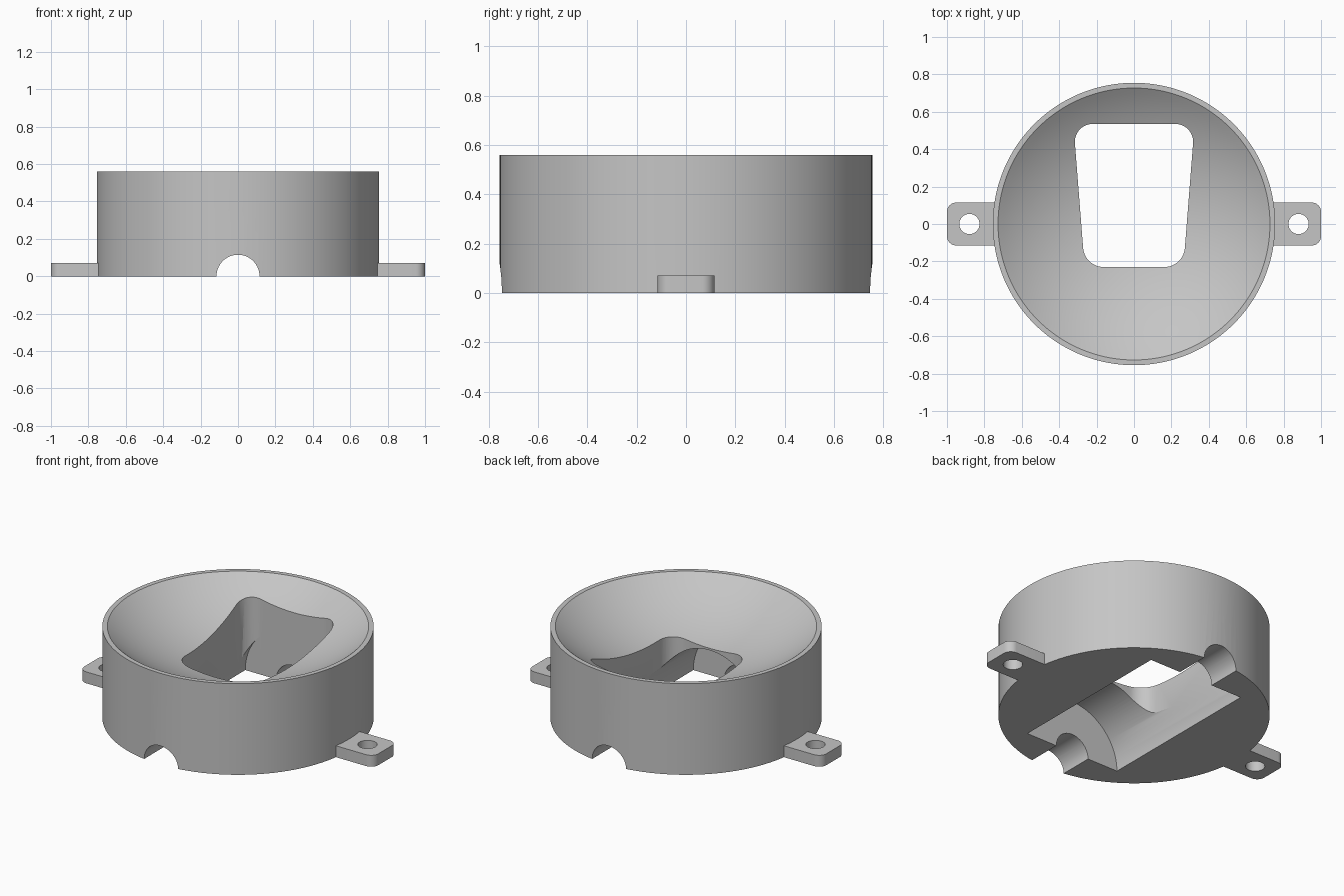
import bpy, bmesh, math
from mathutils import Vector

cube = bpy.data.objects.get("Cube")
if cube:
    bpy.data.objects.remove(cube, do_unlink=True)

# Main sizes
RADIUS, HEIGHT, RIM = 0.755, 0.56, 0.727
BOWL_R = 1.2
CAVITY_R, CAVITY_Y = 0.325, 0.535

grey = bpy.data.materials.new("plain grey")
grey.use_nodes = True
colour = (0.56, 0.56, 0.56, 1)
grey.diffuse_color = colour
grey.node_tree.nodes["Principled BSDF"].inputs["Base Color"].default_value = colour


def finish(name, bm):
    bmesh.ops.recalc_face_normals(bm, faces=bm.faces)
    mesh = bpy.data.meshes.new(name)
    bm.to_mesh(mesh)
    bm.free()
    mesh.materials.append(grey)
    obj = bpy.data.objects.new(name, mesh)
    bpy.context.collection.objects.link(obj)
    return obj


def prism(name, outline, z0, z1):
    """Straight extrusion of a flat outline."""
    bm = bmesh.new()
    lower = [bm.verts.new((p[0], p[1], z0)) for p in outline]
    upper = [bm.verts.new((p[0], p[1], z1)) for p in outline]
    bm.faces.new(lower)
    bm.faces.new(upper)
    for i in range(len(outline)):
        bm.faces.new((lower[i - 1], lower[i], upper[i], upper[i - 1]))
    return finish(name, bm)


def circle(r, n, cx=0.0):
    return [(cx + r * math.cos(2 * math.pi * i / n), r * math.sin(2 * math.pi * i / n))
            for i in range(n)]


def rounded(corners, radii, steps=10):
    """Convex outline with each corner replaced by an arc."""
    pts, out = [Vector(c) for c in corners], []
    for i, p in enumerate(pts):
        r = radii[i]
        if r == 0:
            out.append(p)
            continue
        a = (pts[i - 1] - p).normalized()
        b = (pts[(i + 1) % len(pts)] - p).normalized()
        half = a.angle(b) / 2
        centre = p + (a + b).normalized() * r / math.sin(half)
        reach = r / math.tan(half)
        start = (p + a * reach - centre).normalized()
        end = (p + b * reach - centre).normalized()
        out += [centre + start.slerp(end, k / steps).normalized() * r
                for k in range(steps + 1)]
    return out


def y_cylinder(name, r, length, n):
    obj = prism(name, circle(r, n), -length, length)
    for v in obj.data.vertices:
        v.co = (v.co.x, v.co.z, v.co.y)
    obj.data.flip_normals()
    return obj


def combine(target, other, operation):
    """Apply a boolean and discard the helper."""
    other.hide_render = True
    mod = target.modifiers.new("cut", 'BOOLEAN')
    mod.operation, mod.object, mod.solver = operation, other, 'EXACT'
    bpy.ops.object.select_all(action='DESELECT')
    target.select_set(True)
    bpy.context.view_layer.objects.active = target
    bpy.ops.object.modifier_apply(modifier=mod.name)
    bpy.data.objects.remove(other, do_unlink=True)


# Round housing with two mounting ears
housing = prism("round_housing", circle(RADIUS, 128), 0, HEIGHT)
for side in (1, -1):
    outline = rounded([(0.69, -0.115), (1, -0.115), (1, 0.115), (0.69, 0.115)],
                      [0, 0.05, 0.05, 0])
    ear = prism("mounting_ear", [(side * p.x, p.y) for p in outline], 0, 0.07)
    combine(housing, ear, 'UNION')
    hole = prism("screw_hole", circle(0.054, 40, side * 0.88), -0.1, 0.2)
    combine(housing, hole, 'DIFFERENCE')

# Shallow spherical bowl in the top
centre_z = HEIGHT + math.sqrt(BOWL_R ** 2 - RIM ** 2)
rim_angle = math.asin(RIM / BOWL_R)
bm = bmesh.new()
profile = [bm.verts.new((BOWL_R * math.sin(t), 0, centre_z - BOWL_R * math.cos(t)))
           for t in (rim_angle * k / 20 for k in range(25))]
profile.append(bm.verts.new((0, 0, profile[-1].co.z)))
edges = [bm.edges.new(pair) for pair in zip(profile, profile[1:])]
bmesh.ops.spin(bm, geom=profile + edges, axis=(0, 0, 1), cent=(0, 0, 0),
               angle=2 * math.pi, steps=128)
bmesh.ops.remove_doubles(bm, verts=bm.verts, dist=0.0001)
combine(housing, finish("bowl_cutter", bm), 'DIFFERENCE')

# Half-round cavity underneath
combine(housing, y_cylinder("cavity_cutter", CAVITY_R, CAVITY_Y, 96), 'DIFFERENCE')

# Half-round channel running front to back
combine(housing, y_cylinder("channel_cutter", 0.115, 0.9, 64), 'DIFFERENCE')

# Tapered opening from the bowl into the cavity
opening = rounded([(-0.264, -0.23), (0.264, -0.23), (0.324, CAVITY_Y), (-0.324, CAVITY_Y)],
                  [0.11, 0.11, 0.095, 0.095])
combine(housing, prism("opening_cutter", opening, -0.1, 0.9), 'DIFFERENCE')

bpy.ops.object.shade_smooth_by_angle(angle=math.radians(30))
